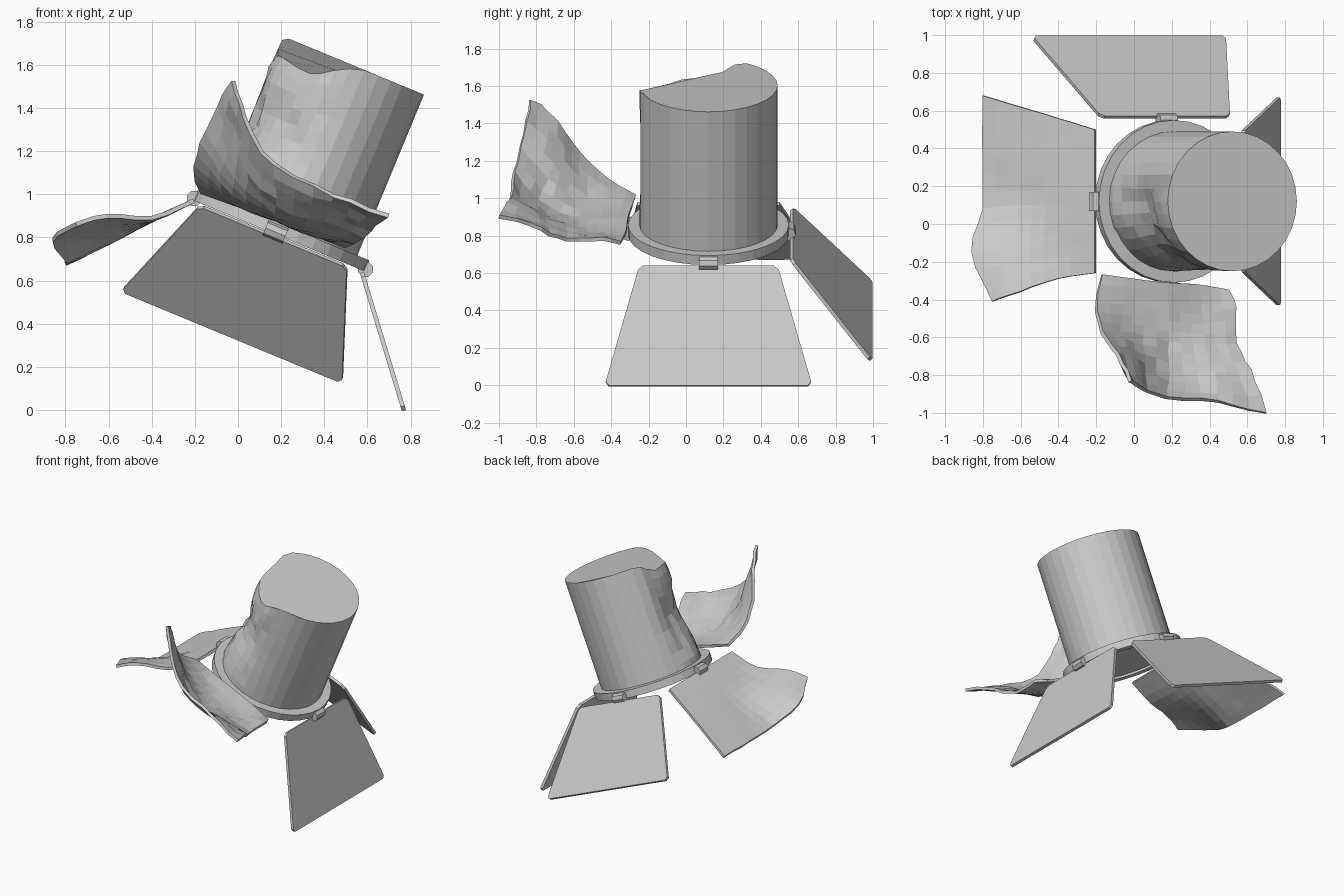
import bpy, bmesh, math, random
from mathutils import Matrix, Vector

if "Cube" in bpy.data.objects:
    bpy.data.objects.remove(bpy.data.objects["Cube"])

random.seed(4)
TILT = math.radians(22.5)
M = Matrix.Translation((0.2, 0.12, 0.83)) @ Matrix.Rotation(TILT, 4, 'Y')
DOWN = Vector((math.sin(TILT), 0, -math.cos(TILT)))   # world down in lamp space
SEG = 32


def finish(bm, name, matrix=None, thick=0):
    bmesh.ops.recalc_face_normals(bm, faces=bm.faces)
    if matrix is not None:
        bm.transform(matrix)
    mesh = bpy.data.meshes.new(name)
    bm.to_mesh(mesh)
    bm.free()
    ob = bpy.data.objects.new(name, mesh)
    bpy.context.collection.objects.link(ob)
    if thick:
        mod = ob.modifiers.new("thickness", 'SOLIDIFY')
        mod.thickness = thick
        mod.offset = 0
    return ob


def skin(bm, rows, closed):
    n = len(rows[0])
    for a, b in zip(rows, rows[1:]):
        for i in range(n if closed else n - 1):
            j = (i + 1) % n
            bm.faces.new((a[i], a[j], b[j], b[i]))


def spline(pts, steps):
    # Catmull-Rom curve through the control points
    p = [2 * pts[0] - pts[1]] + pts + [2 * pts[-1] - pts[-2]]
    out = []
    for k in range(len(pts) - 1):
        a, b, c, d = p[k:k + 4]
        for s in range(steps):
            t = s / steps
            out.append(0.5 * (2 * b + (c - a) * t + (2 * a - 5 * b + 4 * c - d) * t * t
                              + (3 * b - a - 3 * c + d) * t ** 3))
    return out + [pts[-1]]


def bent_sheet(name, ctrl, steps, jitter):
    rows = [spline([Vector(p) for p in r], steps) for r in ctrl]
    cols = [spline(list(c), steps) for c in zip(*rows)]
    bm = bmesh.new()
    grid = []
    for c in cols:
        line = []
        for i, p in enumerate(c):
            k = jitter * i / len(c)
            line.append(bm.verts.new(p + Vector([random.uniform(-k, k) for _ in range(3)])))
        grid.append(line)
    skin(bm, grid, False)
    return finish(bm, name, None, 0.02)


def ramp(x, a, b):
    t = max(0, min(1, (x - a) / (b - a)))
    return t * t * (3 - 2 * t)


# lamp housing, dented on its front left side
bm = bmesh.new()
rows = []
for k in range(11):
    t = k / 10
    row = []
    for i in range(SEG):
        a = 360 * i / SEG
        w = ramp(a, 148, 186) * (1 - ramp(a, 235, 285))
        r = 0.37 - w * 0.06 * math.exp(-((t - 0.5) / 0.24) ** 2)
        if 0 < k < 10:
            r += w * random.uniform(-0.01, 0.01)
        p = Vector((r * math.cos(math.radians(a)), r * math.sin(math.radians(a)), 0.847 * t - 0.01))
        # the rim is crushed unevenly
        p += DOWN * w * t ** 3 * (0.11 + 0.012 * math.sin(math.radians(a * 5)))
        row.append(bm.verts.new(p))
    rows.append(row)
skin(bm, rows, True)
bm.faces.new(rows[0])
bm.faces.new(rows[-1])
finish(bm, "lamp_housing", M)

# front rim ring
bm = bmesh.new()
rows = []
for r, z in ((0.36, -0.025), (0.43, -0.025), (0.43, 0.03), (0.36, 0.03), (0.36, -0.025)):
    rows.append([bm.verts.new((r * math.cos(2 * math.pi * i / SEG),
                               r * math.sin(2 * math.pi * i / SEG), z)) for i in range(SEG)])
skin(bm, rows, True)
bmesh.ops.remove_doubles(bm, verts=bm.verts, dist=1e-5)
finish(bm, "rim_ring", M)

# hinge knuckles around the rim
for name, ang in (("right", 0), ("back", 90), ("left", 180), ("front", 270)):
    bm = bmesh.new()
    side = 0.022 * math.sin(math.radians(ang)) ** 2
    local = (Matrix.Translation((-side, 0, 0)) @ Matrix.Rotation(math.radians(ang), 4, 'Z')
             @ Matrix.Translation((0.43, 0, -0.015)) @ Matrix.Rotation(math.pi / 2, 4, 'X'))
    bmesh.ops.create_cone(bm, cap_ends=True, segments=8, radius1=0.037, radius2=0.037, depth=0.1)
    finish(bm, "hinge_" + name, M @ local)

# undamaged flap doors
for name, ang, base, shift, drop in (("right", 0, 0.42, 0, 0.552), ("back", 90, 0.445, 0.024, 0.54)):
    bm = bmesh.new()
    outline = ((base, -0.37 + shift, -0.035), (base, 0.37 + shift, -0.035),
               (base + 0.425, 0.555 + shift, -drop), (base + 0.425, -0.555 + shift, -drop))
    vs = [bm.verts.new(p) for p in outline]
    bm.faces.new(vs)
    bmesh.ops.bevel(bm, geom=vs, offset=0.022, segments=1, affect='VERTICES')
    finish(bm, "flap_" + name, M @ Matrix.Rotation(math.radians(ang), 4, 'Z'), 0.02)

# left flap with a curled corner
bent_sheet("flap_left", [
    [(-.205, .50, .97), (-.205, .25, .97), (-.205, .1, .97), (-.205, -.1, .97), (-.205, -.26, .97)],
    [(-.40, .56, .88), (-.40, .30, .88), (-.40, .1, .88), (-.40, -.12, .88), (-.40, -.29, .89)],
    [(-.60, .62, .78), (-.60, .33, .78), (-.60, .1, .78), (-.63, -.14, .84), (-.61, -.36, .90)],
    [(-.80, .68, .68), (-.80, .36, .68), (-.80, .08, .69), (-.86, -.15, .79), (-.75, -.41, .86)]],
    3, 0.003)

# front flap, crumpled, with its far corner bent upward
bent_sheet("flap_front", [
    [(-.17, -.27, 1.01), (0, -.29, .95), (.17, -.31, .89), (.34, -.32, .82), (.50, -.35, .76)],
    [(-.20, -.42, 1.10), (0, -.44, .96), (.18, -.46, .88), (.36, -.48, .81), (.54, -.44, .78)],
    [(-.17, -.57, 1.24), (-.02, -.58, 1.04), (.18, -.62, .90), (.37, -.64, .84), (.54, -.64, .78)],
    [(-.09, -.69, 1.41), (.01, -.72, 1.18), (.18, -.79, .98), (.42, -.80, .91), (.62, -.77, .83)],
    [(-.02, -.83, 1.53), (.03, -.87, 1.35), (.18, -.92, 1.13), (.44, -.95, 1.0), (.69, -.99, .90)]],
    3, 0.013)
